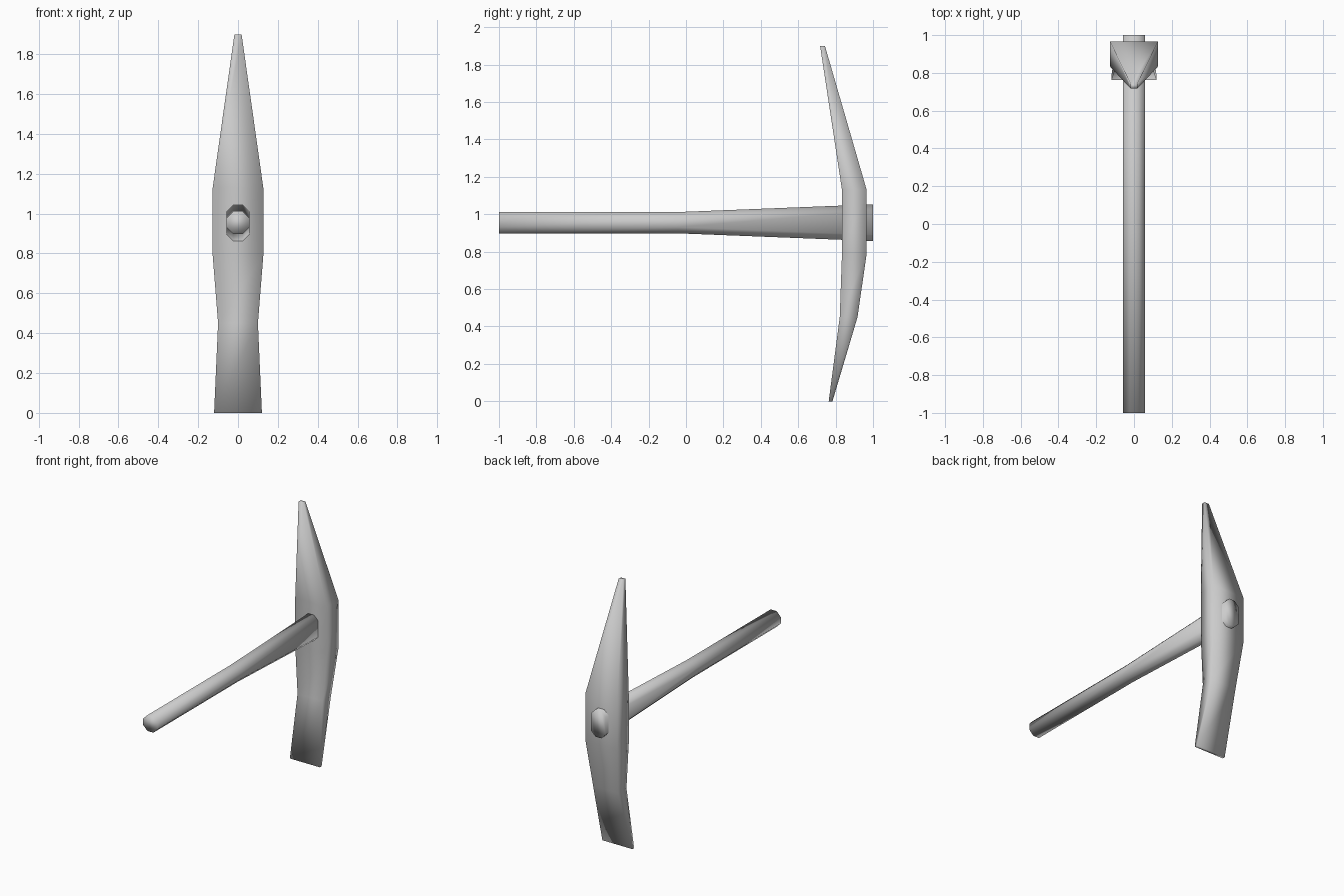
import bpy, bmesh

if "Cube" in bpy.data.objects:
    bpy.data.objects.remove(bpy.data.objects["Cube"])


def loft(name, rings):
    """Skin a list of equal-sided cross-sections and cap both ends."""
    bm = bmesh.new()
    loops = [[bm.verts.new(p) for p in r] for r in rings]
    n = len(loops[0])
    for a, b in zip(loops, loops[1:]):
        for i in range(n):
            j = (i + 1) % n
            bm.faces.new((a[i], a[j], b[j], b[i]))
    bm.faces.new(loops[0])
    bm.faces.new(loops[-1])
    bmesh.ops.recalc_face_normals(bm, faces=bm.faces)
    for f in bm.faces:
        f.smooth = True
    me = bpy.data.meshes.new(name)
    bm.to_mesh(me)
    bm.free()
    ob = bpy.data.objects.new(name, me)
    bpy.context.collection.objects.link(ob)
    return ob


def box_ring(z, y0, y1, w):
    return [(-w, y0, z), (w, y0, z), (w, y1, z), (-w, y1, z)]


def oct_ring(y, w, z0, z1):
    c, h = (z0 + z1) / 2, (z1 - z0) / 2
    k = 0.414
    # chamfer stays the same size as the section grows taller
    s = h - w * (1 - k)
    pts = [(w, -s), (w, s), (w * k, h), (-w * k, h),
           (-w, s), (-w, -s), (-w * k, -h), (w * k, -h)]
    return [(x, y, c + z) for x, z in pts]


# Pick head: flat chisel blade at the bottom, point at the top
loft("pick_head", [box_ring(*s) for s in (
    (0.0, 0.763, 0.783, 0.12),
    (0.45, 0.822, 0.917, 0.10),
    (0.79, 0.834, 0.966, 0.127),
    (1.13, 0.834, 0.966, 0.127),
    (1.9, 0.717, 0.743, 0.018))])

# Octagonal handle, flaring taller where it passes through the head
loft("handle", [oct_ring(*s) for s in (
    (-1.0, 0.057, 0.898, 1.012),
    (-0.04, 0.057, 0.898, 1.012),
    (1.0, 0.057, 0.857, 1.053))])
